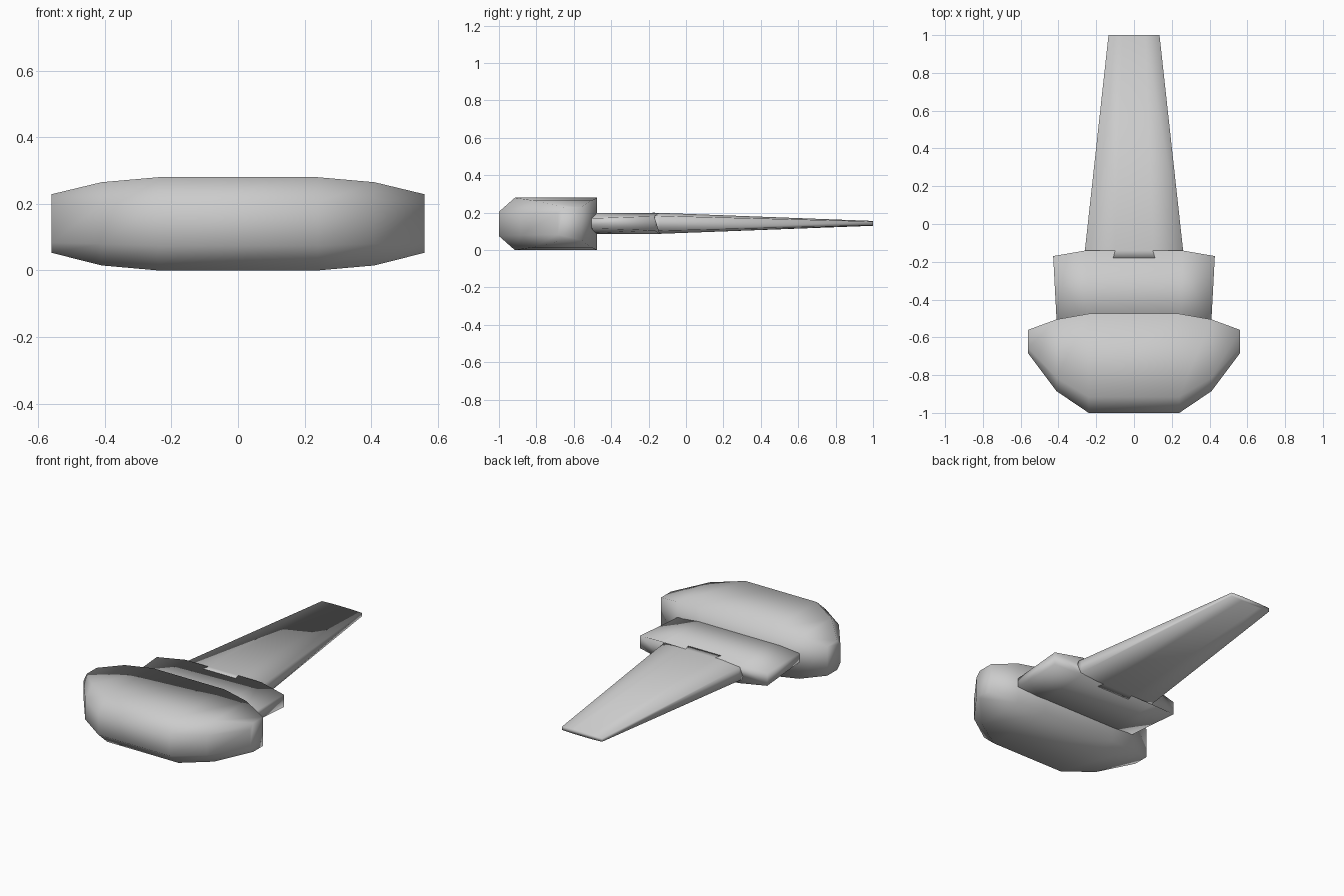
import bpy, bmesh

if "Cube" in bpy.data.objects:
    bpy.data.objects.remove(bpy.data.objects["Cube"])


def loft(name, sections, smooth=True):
    """Skin a list of equal-sized closed sections and cap both ends."""
    bm = bmesh.new()
    rings = [[bm.verts.new(p) for p in s] for s in sections]
    n = len(rings[0])
    for a, b in zip(rings, rings[1:]):
        for i in range(n):
            j = (i + 1) % n
            bm.faces.new((a[i], a[j], b[j], b[i]))
    bm.faces.new(rings[0])
    bm.faces.new(rings[-1][::-1])
    bmesh.ops.recalc_face_normals(bm, faces=bm.faces)
    for f in bm.faces:
        f.smooth = smooth
    me = bpy.data.meshes.new(name)
    bm.to_mesh(me)
    bm.free()
    ob = bpy.data.objects.new(name, me)
    bpy.context.collection.objects.link(ob)
    return ob


# Head: chamfered profile lofted across the width
def head_section(x, front, back, low, high, cham_y, cham_z):
    return [(x, front, low + cham_z), (x, front, high - cham_z),
            (x, front + cham_y, high), (x, back, high),
            (x, back, low), (x, front + cham_y, low)]


half = [(0.24, -1.0, -0.475, 0.0, 0.28, 0.085, 0.075),
        (0.41, -0.885, -0.505, 0.015, 0.265, 0.07, 0.065),
        (0.56, -0.685, -0.56, 0.053, 0.229, 0.03, 0.03)]
loft("head", [head_section(-s[0], *s[1:]) for s in reversed(half)]
     + [head_section(*s) for s in half])


# Flat eight-sided section shared by the collar and the blade
def flat_section(w, flat, edge, thick, y_mid, y_edge, z=0.143):
    top = [(w, y_edge, edge), (flat, y_mid, thick),
           (-flat, y_mid, thick), (-w, y_edge, edge)]
    return [(x, y, z + t) for x, y, t in top] + \
           [(x, y, z - t) for x, y, t in reversed(top)]


# Collar between head and blade, with slightly swept shoulders
loft("collar", [flat_section(0.405, 0.24, 0.024, 0.056, -0.6, -0.6),
                flat_section(0.428, 0.255, 0.038, 0.056, -0.14, -0.17)])

# Tapering blade
loft("blade", [flat_section(0.265, 0.1, 0.042, 0.057, -0.18, -0.18),
               flat_section(0.26, 0.1, 0.04, 0.056, -0.14, -0.14),
               flat_section(0.135, 0.06, 0.01, 0.013, 1.0, 1.0)])
